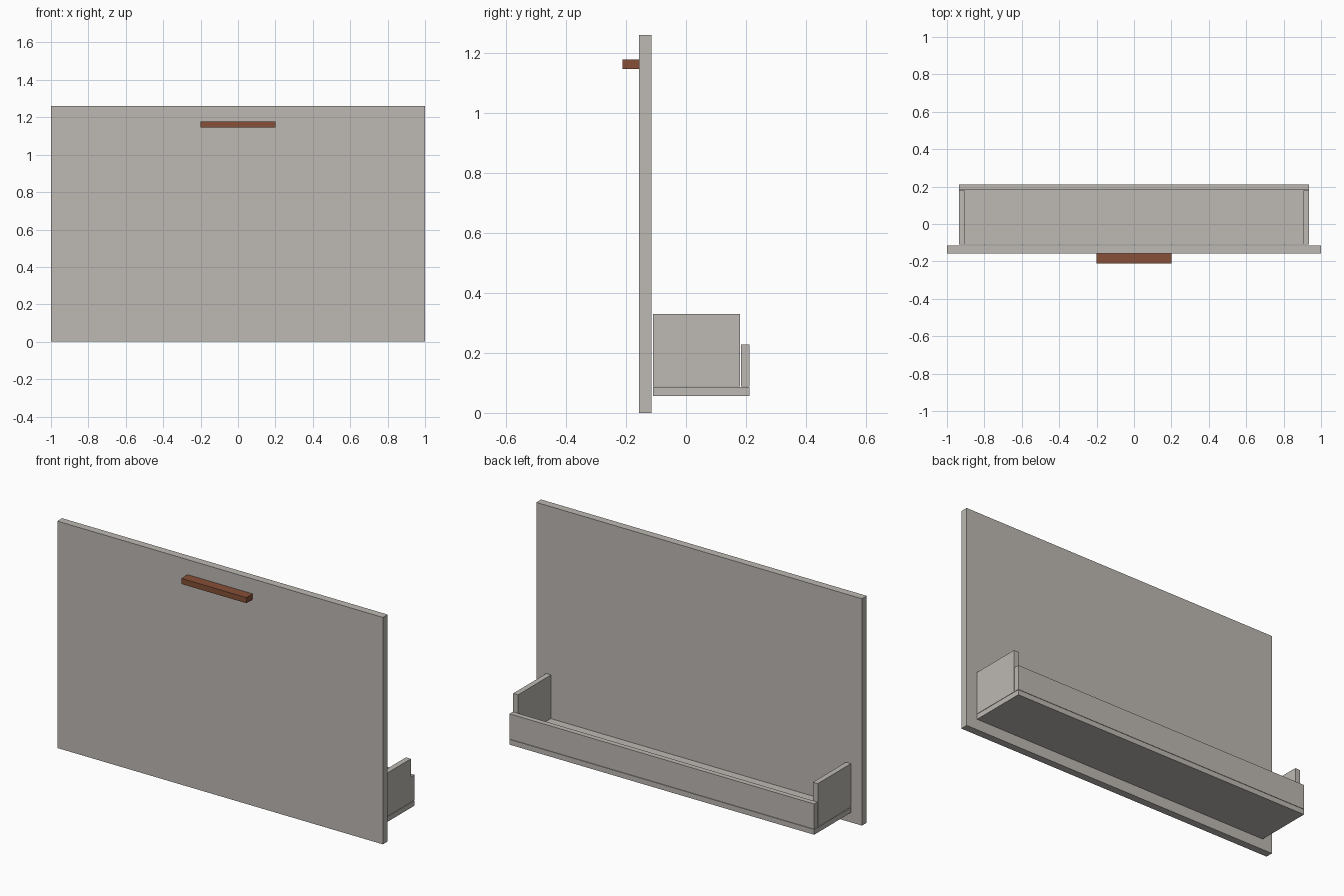
import bpy
import bmesh
from mathutils import Vector

default = bpy.data.objects.get("Cube")
if default:
    bpy.data.objects.remove(default, do_unlink=True)


def make_material(name, rgb):
    mat = bpy.data.materials.new(name)
    mat.use_nodes = True
    colour = (*rgb, 1.0)
    mat.diffuse_color = colour
    mat.node_tree.nodes["Principled BSDF"].inputs["Base Color"].default_value = colour
    return mat


def board(name, low, high, mat):
    """Rectangular board between two opposite corners."""
    low, high = Vector(low), Vector(high)
    size, centre = high - low, (low + high) / 2
    bm = bmesh.new()
    bmesh.ops.create_cube(bm, size=1)
    bmesh.ops.scale(bm, vec=size, verts=bm.verts)
    mesh = bpy.data.meshes.new(name)
    bm.to_mesh(mesh)
    bm.free()
    mesh.materials.append(mat)
    obj = bpy.data.objects.new(name, mesh)
    obj.location = centre
    bpy.context.collection.objects.link(obj)
    return obj


grey = make_material("warm_grey", (0.51, 0.485, 0.45))
brown = make_material("wood_brown", (0.24, 0.08, 0.038))

# Tray dimensions
half = 0.936
wall = 0.03
inner_y, outer_y = -0.11, 0.212
floor_z, floor_top = 0.057, 0.086

# Door panel and its handle
board("door_panel", (-1, -0.157, 0), (1, -0.115, 1.26), grey)
board("handle", (-0.2, -0.212, 1.146), (0.2, -0.157, 1.177), brown)

# Tray behind the panel: floor, rear lip, two taller end walls
board("tray_floor", (-half, inner_y, floor_z), (half, outer_y, floor_top), grey)
board("tray_lip", (-half, outer_y - wall + 0.001, floor_top + 0.002),
      (half, outer_y, 0.228), grey)
for side, x in (("right", -half), ("left", half - wall)):
    board(f"tray_end_{side}", (x, inner_y, floor_top + 0.002),
          (x + wall, outer_y - wall - 0.002, 0.329), grey)
